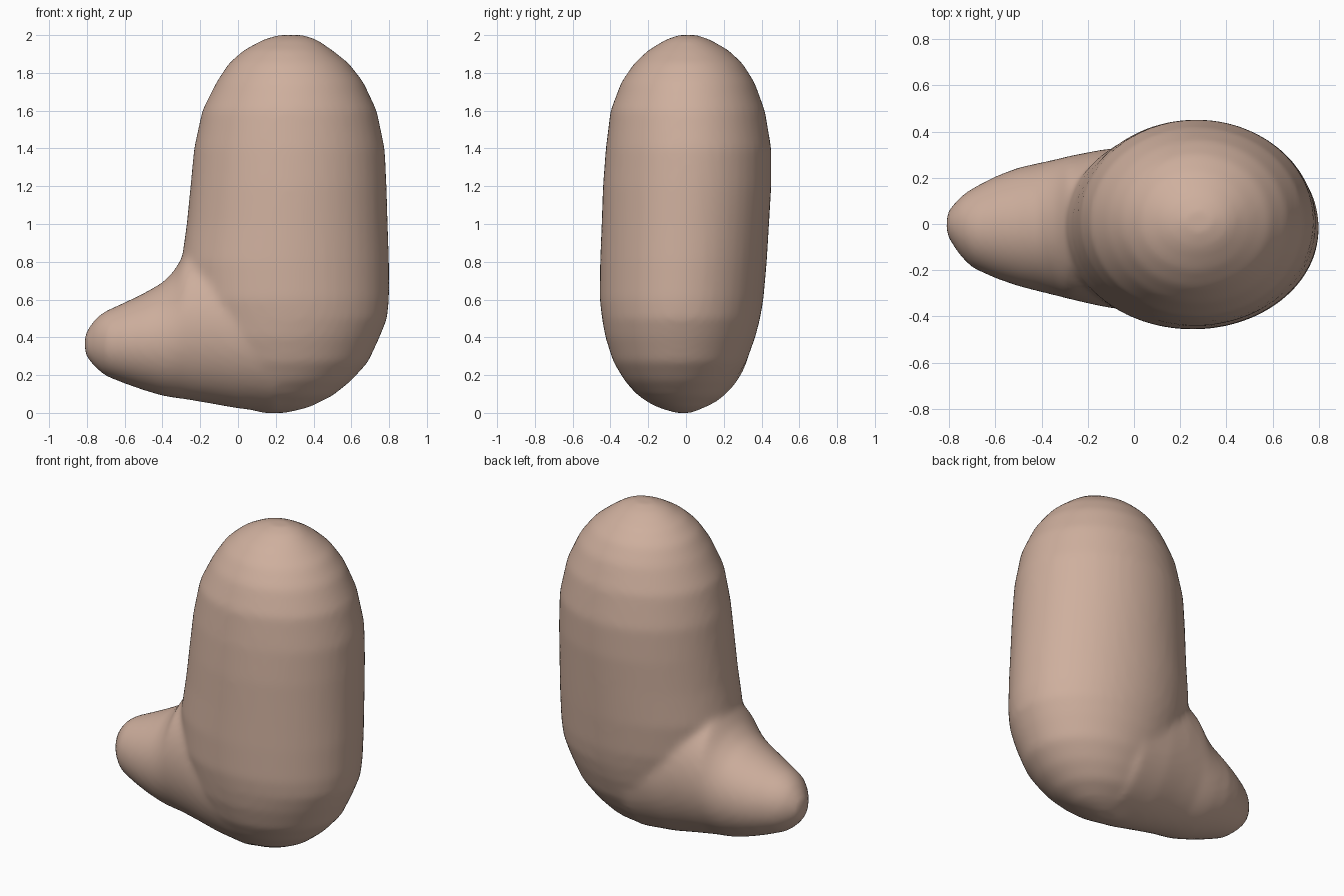
import bpy, bmesh, math

SIDES = 48


def loft(bm, sections, place):
    """Skin ellipses (t, a_min, a_max, b_min, b_max); place(t, a, b) gives the 3D point."""
    rings = []
    for t, a0, a1, b0, b1 in sections:
        ring = []
        for i in range(SIDES):
            ang = 2 * math.pi * i / SIDES
            a = (a0 + a1) / 2 + (a1 - a0) / 2 * math.cos(ang)
            b = (b0 + b1) / 2 + (b1 - b0) / 2 * math.sin(ang)
            ring.append(bm.verts.new(place(t, a, b)))
        rings.append(ring)
    faces = [bm.faces.new(rings[0]), bm.faces.new(rings[-1])]
    for r, s in zip(rings, rings[1:]):
        for i in range(SIDES):
            j = (i + 1) % SIDES
            faces.append(bm.faces.new((r[i], r[j], s[j], s[i])))
    bmesh.ops.recalc_face_normals(bm, faces=faces)


# upright body: z, x range, y range
body = [
    (0.00, 0.12, 0.26, -0.06, 0.03),
    (0.03, 0.03, 0.38, -0.14, 0.10),
    (0.09, -0.05, 0.50, -0.25, 0.195),
    (0.17, -0.11, 0.60, -0.325, 0.26),
    (0.27, -0.17, 0.69, -0.385, 0.32),
    (0.40, -0.23, 0.75, -0.427, 0.367),
    (0.50, -0.26, 0.79, -0.445, 0.393),
    (0.60, -0.29, 0.80, -0.457, 0.41),
    (0.80, -0.30, 0.80, -0.455, 0.428),
    (1.00, -0.272, 0.793, -0.447, 0.44),
    (1.20, -0.252, 0.787, -0.44, 0.452),
    (1.40, -0.233, 0.777, -0.425, 0.452),
    (1.60, -0.19, 0.735, -0.40, 0.418),
    (1.75, -0.115, 0.665, -0.343, 0.363),
    (1.85, -0.05, 0.588, -0.275, 0.30),
    (1.92, 0.03, 0.50, -0.20, 0.225),
    (1.975, 0.13, 0.42, -0.11, 0.13),
    (2.00, 0.21, 0.35, -0.04, 0.06),
]
# toe pointing to -x: x, y range, z range
toe = [
    (-0.812, -0.04, 0.04, 0.32, 0.41),
    (-0.795, -0.075, 0.07, 0.285, 0.445),
    (-0.75, -0.14, 0.12, 0.235, 0.505),
    (-0.70, -0.19, 0.155, 0.195, 0.54),
    (-0.60, -0.235, 0.207, 0.155, 0.585),
    (-0.50, -0.27, 0.245, 0.12, 0.633),
    (-0.40, -0.295, 0.267, 0.09, 0.69),
    (-0.34, -0.31, 0.28, 0.08, 0.75),
    (-0.28, -0.325, 0.295, 0.072, 0.85),
    (-0.15, -0.355, 0.32, 0.05, 0.90),
    (0.00, -0.38, 0.34, 0.023, 0.88),
    (0.20, -0.40, 0.35, 0.003, 0.85),
    (0.35, -0.36, 0.31, 0.06, 0.80),
]

bm = bmesh.new()
loft(bm, body, lambda z, x, y: (x, y, z))
loft(bm, toe, lambda x, y, z: (x, y, z))
mesh = bpy.data.meshes.new("boot_shape")
bm.to_mesh(mesh)
bm.free()
boot = bpy.data.objects.new("boot_shape", mesh)
bpy.context.collection.objects.link(boot)

# fuse body and toe into one skin and soften the join
remesh = boot.modifiers.new("fuse", 'REMESH')
remesh.mode = 'VOXEL'
remesh.voxel_size = 0.02
remesh.use_smooth_shade = True
smooth = boot.modifiers.new("soften", 'SMOOTH')
smooth.factor = 0.5
smooth.iterations = 10

# warm clay colour
clay = bpy.data.materials.new("clay")
clay.diffuse_color = (0.62, 0.43, 0.34, 1.0)
mesh.materials.append(clay)
for p in mesh.polygons:
    p.use_smooth = True
